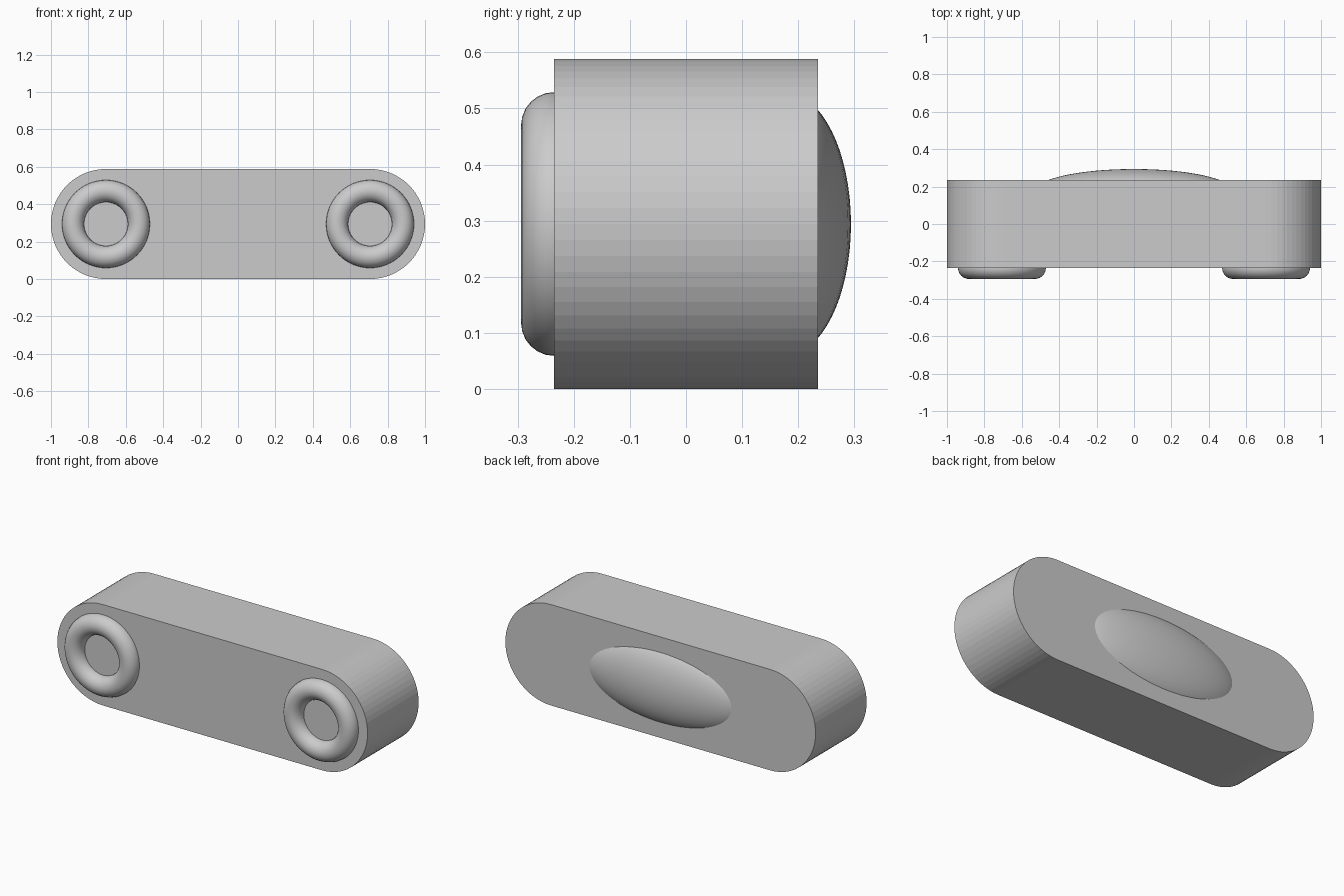
import bpy, bmesh
from math import sin, cos, pi

if "Cube" in bpy.data.objects:
    bpy.data.objects.remove(bpy.data.objects["Cube"])

R = 0.294        # end radius of the body
CX = 1 - R       # centre of each rounded end
HALF = 0.235     # half thickness of the body


def smooth(obj, name):
    obj.name = name
    bpy.ops.object.shade_smooth()
    return obj


# Body: stadium outline extruded front to back, flat facets on the ends
N = 32
outline = []
for side in (1, -1):
    for i in range(N + 1):
        a = -pi / 2 + pi * i / N
        outline.append((side * (CX + R * cos(a)), R + side * R * sin(a)))
bm = bmesh.new()
face = bm.faces.new([bm.verts.new((x, -HALF, z)) for x, z in outline])
ext = bmesh.ops.extrude_face_region(bm, geom=[face])
bmesh.ops.translate(bm, vec=(0, 2 * HALF, 0),
                    verts=[v for v in ext["geom"] if isinstance(v, bmesh.types.BMVert)])
bmesh.ops.recalc_face_normals(bm, faces=bm.faces)
mesh = bpy.data.meshes.new("body")
bm.to_mesh(mesh)
bm.free()
bpy.context.collection.objects.link(bpy.data.objects.new("body", mesh))

# Front rings, half sunk into the front face
for side, label in ((-1, "left"), (1, "right")):
    bpy.ops.mesh.primitive_torus_add(
        major_radius=0.176, minor_radius=0.059, major_segments=64, minor_segments=24,
        location=(side * CX, -HALF, R), rotation=(pi / 2, 0, 0))
    smooth(bpy.context.object, label + "_ring")

# Back bulge: flattened ellipsoid emerging from the back face
bpy.ops.mesh.primitive_uv_sphere_add(segments=64, ring_count=32, radius=1,
                                     location=(0, 0.176, R))
bulge = smooth(bpy.context.object, "back_bulge")
bulge.scale = (0.529, 0.118, 0.235)
